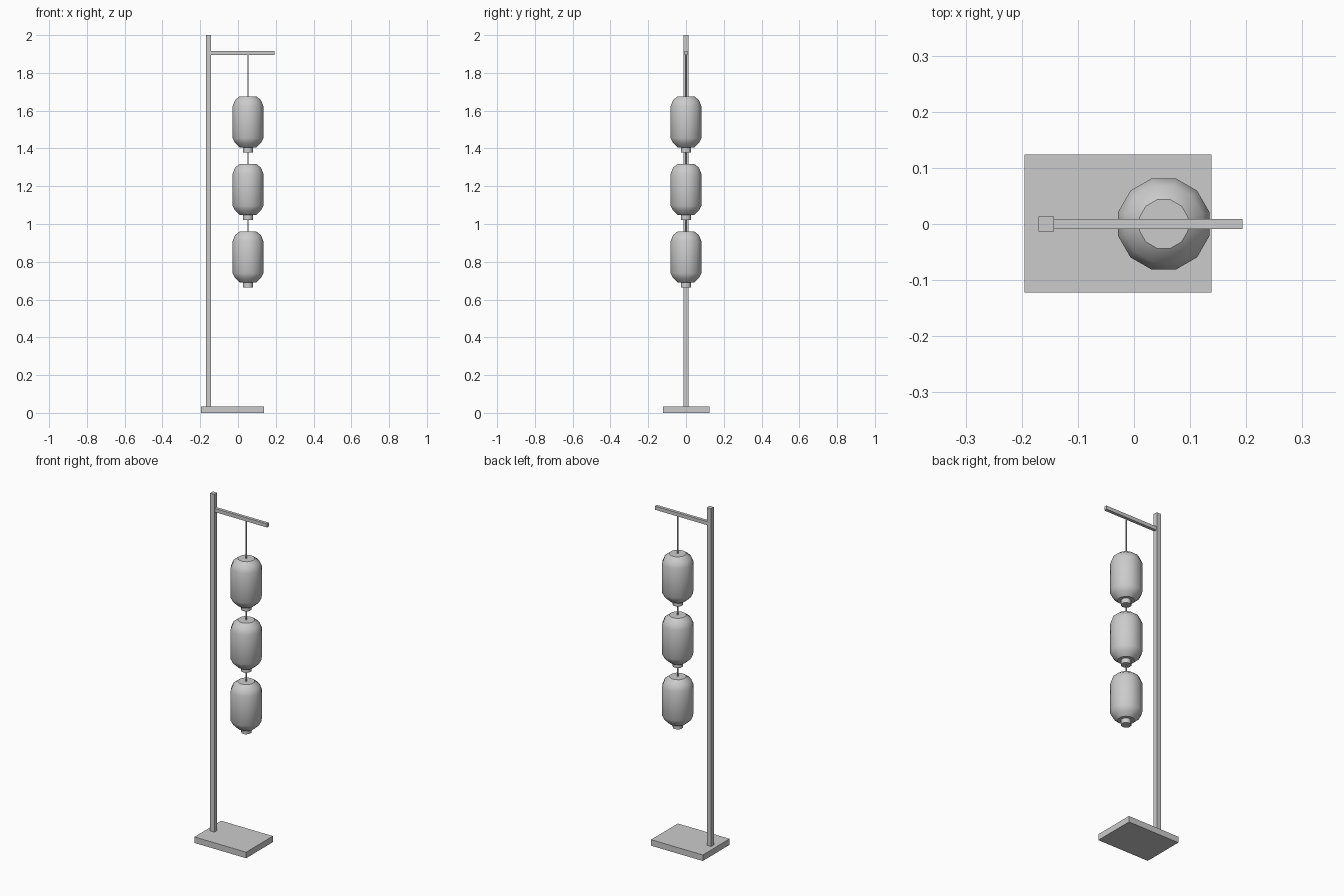
import bpy, bmesh, math

if "Cube" in bpy.data.objects:
    bpy.data.objects.remove(bpy.data.objects["Cube"])

LANTERN_X = 0.053


def box(name, x0, x1, y0, y1, z0, z1):
    bm = bmesh.new()
    bmesh.ops.create_cube(bm, size=1)
    for v in bm.verts:
        v.co.x = x1 if v.co.x > 0 else x0
        v.co.y = y1 if v.co.y > 0 else y0
        v.co.z = z1 if v.co.z > 0 else z0
    return finish(name, bm)


def finish(name, bm, smooth=None):
    bmesh.ops.recalc_face_normals(bm, faces=bm.faces)
    mesh = bpy.data.meshes.new(name)
    bm.to_mesh(mesh)
    bm.free()
    ob = bpy.data.objects.new(name, mesh)
    bpy.context.collection.objects.link(ob)
    if smooth:
        bpy.ops.object.select_all(action='DESELECT')
        ob.select_set(True)
        bpy.context.view_layer.objects.active = ob
        bpy.ops.object.shade_smooth_by_angle(angle=math.radians(smooth))
    return ob


def turned(name, profile, sides, z, smooth=35):
    """Closed solid of revolution about the lantern axis, from (radius, height) rings."""
    bm = bmesh.new()
    rings = []
    for r, h in profile:
        angles = [2 * math.pi * (k + 0.5) / sides for k in range(sides)]
        rings.append([bm.verts.new((r * math.cos(a), r * math.sin(a), h)) for a in angles])
    for a, b in zip(rings, rings[1:]):
        for k in range(sides):
            n = (k + 1) % sides
            bm.faces.new((a[k], a[n], b[n], b[k]))
    bm.faces.new(rings[0])
    bm.faces.new(rings[-1])
    ob = finish(name, bm, smooth)
    ob.location = (LANTERN_X, 0, z)
    return ob


# Stand
box("base", -0.195, 0.138, -0.122, 0.124, 0, 0.035)
box("post", -0.17, -0.143, -0.013, 0.013, 0.035, 2.0)
box("arm", -0.143, 0.193, -0.009, 0.009, 1.896, 1.917)

# Lantern rings measured down from the lantern top
BODY = [(0.045, 0), (0.071, -0.02), (0.084, -0.052),
        (0.084, -0.222), (0.071, -0.247), (0.045, -0.27)]
CAP = [(0.028, -0.265), (0.028, -0.297)]

# Three lanterns, each hung by a cord from the part above
above = 1.9
for i in range(3):
    top = 1.676 - 0.3575 * i
    turned(f"cord_{i + 1}", [(0.004, above - top), (0.004, -0.005)], 6, top)
    turned(f"lantern_{i + 1}", BODY, 12, top)
    turned(f"lantern_cap_{i + 1}", CAP, 8, top, 50)
    above = top - 0.297
